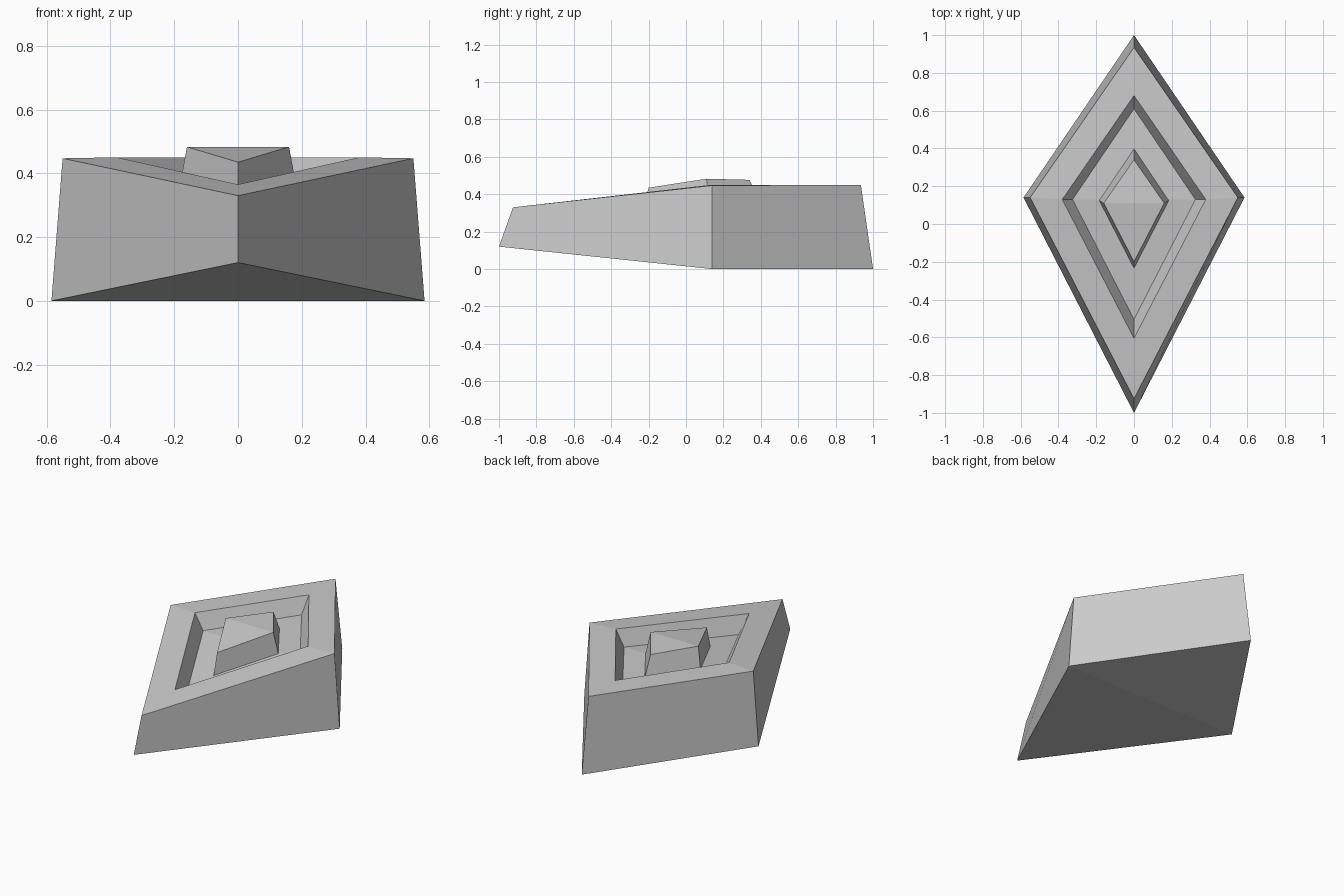
import bpy
import bmesh

cube = bpy.data.objects.get("Cube")
if cube:
    bpy.data.objects.remove(cube, do_unlink=True)

grey = bpy.data.materials.new("plain_grey")
grey.use_nodes = True
colour = (0.6, 0.6, 0.6, 1)
grey.diffuse_color = colour
grey.node_tree.nodes["Principled BSDF"].inputs["Base Color"].default_value = colour


def diamond(bm, half_width, side, front, back):
    """Add a kite-shaped ring; side, front and back are (y, z) pairs."""
    corners = [(0, *front), (half_width, *side), (0, *back), (-half_width, *side)]
    return [bm.verts.new(c) for c in corners]


def cap(bm, ring):
    """Close a ring with two triangles folded along the side-to-side line."""
    front, left, back, right = ring
    bm.faces.new((front, left, right))
    bm.faces.new((left, back, right))


def stacked_diamonds(name, levels):
    """Join successive kite rings into a closed, flat-shaded solid."""
    bm = bmesh.new()
    rings = [diamond(bm, *level) for level in levels]
    for low, high in zip(rings, rings[1:]):
        for i in range(4):
            j = (i + 1) % 4
            bm.faces.new((low[i], low[j], high[j], high[i]))
    cap(bm, rings[0])
    cap(bm, rings[-1])
    bmesh.ops.recalc_face_normals(bm, faces=bm.faces)
    mesh = bpy.data.meshes.new(name)
    bm.to_mesh(mesh)
    bm.free()
    mesh.materials.append(grey)
    obj = bpy.data.objects.new(name, mesh)
    bpy.context.collection.objects.link(obj)
    return obj


# Tapered block: underside, top edge, recess rim, recess floor
stacked_diamonds("body", [
    (0.585, (0.14, 0.0), (-1.0, 0.12), (1.0, 0.0)),
    (0.55, (0.14, 0.447), (-0.925, 0.33), (0.935, 0.45)),
    (0.38, (0.13, 0.45), (-0.605, 0.365), (0.68, 0.45)),
    (0.325, (0.13, 0.355), (-0.505, 0.275), (0.61, 0.355)),
])

# Raised centre standing on the recess floor
stacked_diamonds("raised_centre", [
    (0.185, (0.125, 0.35), (-0.235, 0.305), (0.40, 0.35)),
    (0.16, (0.11, 0.483), (-0.20, 0.435), (0.34, 0.477)),
])
